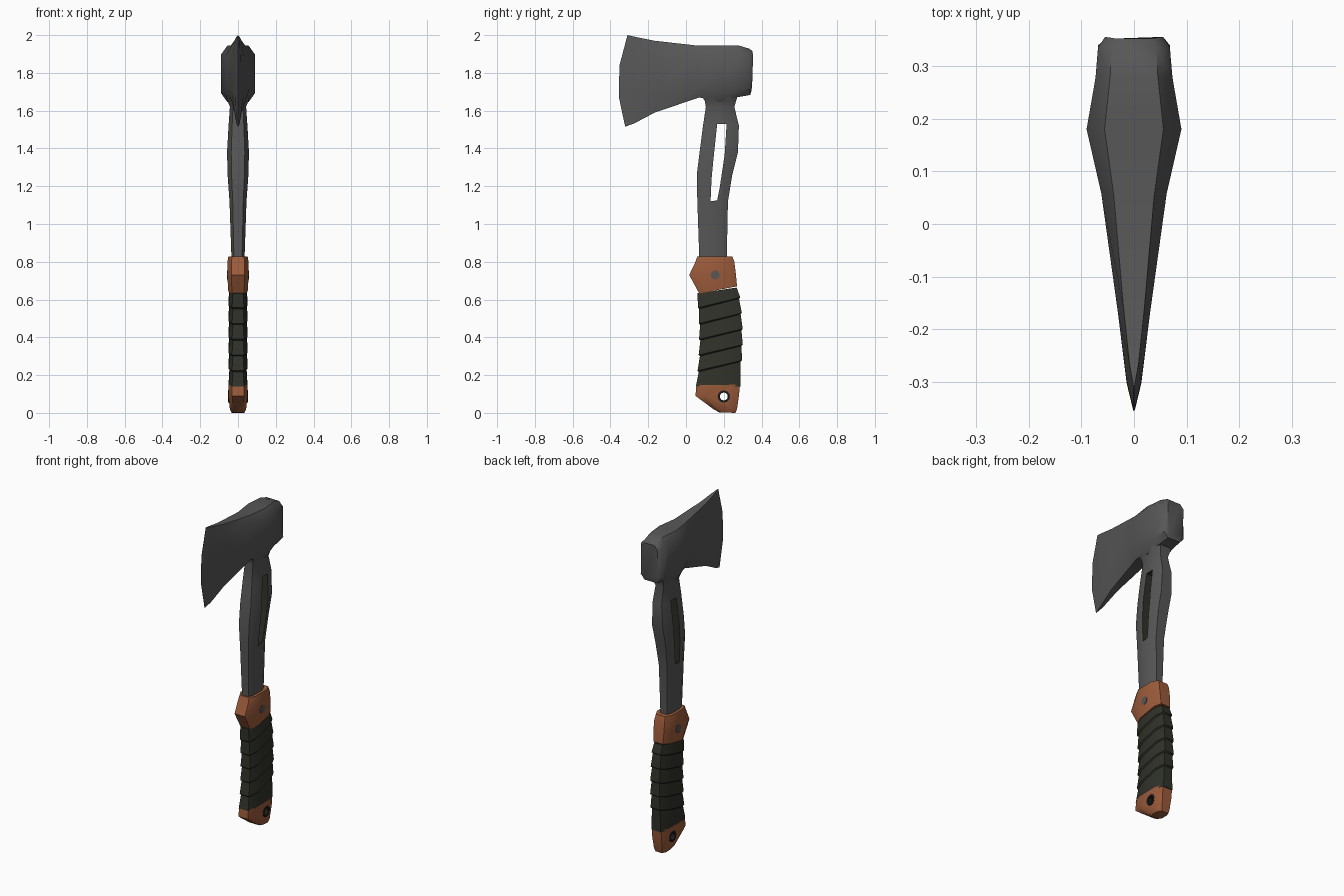
import bpy, bmesh, math

if "Cube" in bpy.data.objects:
    bpy.data.objects.remove(bpy.data.objects["Cube"])


def material(name, rgb):
    m = bpy.data.materials.new(name)
    m.diffuse_color = (*rgb, 1)
    m.use_nodes = True
    m.node_tree.nodes["Principled BSDF"].inputs["Base Color"].default_value = m.diffuse_color
    return m


STEEL = material("grey_steel", (0.095, 0.095, 0.097))
LEATHER = material("orange_leather", (0.33, 0.105, 0.043))
WRAP = material("olive_wrap", (0.029, 0.031, 0.022))
DARK = material("black_metal", (0.012, 0.012, 0.012))


def make(name, bm, mats, index=0):
    bmesh.ops.recalc_face_normals(bm, faces=bm.faces)
    for f in bm.faces:
        f.material_index = index
    me = bpy.data.meshes.new(name)
    bm.to_mesh(me)
    bm.free()
    ob = bpy.data.objects.new(name, me)
    bpy.context.collection.objects.link(ob)
    for m in mats:
        me.materials.append(m)
    return ob


def activate(ob):
    bpy.ops.object.select_all(action='DESELECT')
    ob.select_set(True)
    bpy.context.view_layer.objects.active = ob


def smooth(ob, angle=38):
    activate(ob)
    bpy.ops.object.shade_smooth_by_angle(angle=math.radians(angle))


def loft(name, stations, mats, flat=0.62):
    """Eight-sided rings. Station: (ya, za, yb, zb, half width, chamfer, push of the middle in y)."""
    bm = bmesh.new()
    rings = []
    for ya, za, yb, zb, w, c, push in stations:
        half = [(w * flat, 0, 0), (w, c, push), (w, 1 - c, push), (w * flat, 1, 0)]
        pts = half + [(-x, t, p) for x, t, p in reversed(half)]
        rings.append([bm.verts.new((x, ya + (yb - ya) * t + p, za + (zb - za) * t)) for x, t, p in pts])
    for r, s in zip(rings, rings[1:]):
        for i in range(8):
            j = (i + 1) % 8
            bm.faces.new((r[i], r[j], s[j], s[i]))
    bm.faces.new(rings[0])
    bm.faces.new(rings[-1])
    return make(name, bm, mats)


def prism(name, outline, hx, mats, index=0):
    """Outline in (y, z), extruded across x."""
    bm = bmesh.new()
    a = [bm.verts.new((-hx, y, z)) for y, z in outline]
    b = [bm.verts.new((hx, y, z)) for y, z in outline]
    bm.faces.new(a)
    bm.faces.new(b)
    for i in range(len(a)):
        j = (i + 1) % len(a)
        bm.faces.new((a[i], a[j], b[j], b[i]))
    return make(name, bm, mats, index)


def circle(y, z, r, n=12):
    return [(y + r * math.cos(2 * math.pi * i / n), z + r * math.sin(2 * math.pi * i / n)) for i in range(n)]


def cut(ob, outline):
    """Cut an outline through the part; the cut walls take material slot 1."""
    cutter = prism("cutter", outline, 0.3, list(ob.data.materials), 1)
    cutter.hide_render = True
    mod = ob.modifiers.new("hole", 'BOOLEAN')
    mod.operation, mod.solver, mod.object = 'DIFFERENCE', 'EXACT', cutter
    activate(ob)
    bpy.ops.object.modifier_apply(modifier=mod.name)
    bpy.data.objects.remove(cutter)


# Axe head, lofted from the poll to the cutting edge
head = loft("axe_head", [
    (0.352, 1.915, 0.345, 1.70, 0.055, 0.12, 0.004),
    (0.335, 1.928, 0.34, 1.683, 0.068, 0.12, 0),
    (0.28, 1.945, 0.265, 1.67, 0.073, 0.14, 0),
    (0.18, 1.945, 0.18, 1.645, 0.09, 0.16, 0),
    (0.055, 1.945, 0.07, 1.67, 0.062, 0.18, 0),
    (-0.165, 1.97, -0.165, 1.59, 0.031, 0.25, 0),
    (-0.265, 1.99, -0.275, 1.532, 0.014, 0.33, -0.03),
    (-0.31, 2.0, -0.322, 1.515, 0.001, 0.33, -0.038)], [STEEL])
smooth(head)

# Steel shaft: (z, front y, back y, half width)
shaft = loft("shaft", [(yz[1], yz[0], yz[2], yz[0], yz[3], 0.25, 0) for yz in (
    (0.78, 0.07, 0.216, 0.035), (0.83, 0.07, 0.216, 0.035), (1.12, 0.06, 0.222, 0.045),
    (1.26, 0.057, 0.245, 0.055), (1.38, 0.072, 0.275, 0.058), (1.52, 0.09, 0.28, 0.05),
    (1.62, 0.105, 0.256, 0.043), (1.65, 0.10, 0.265, 0.054), (1.70, 0.07, 0.28, 0.07))], [STEEL, WRAP])
cut(shaft, [(0.165, 1.53), (0.145, 1.34), (0.135, 1.235), (0.13, 1.12), (0.165, 1.125),
            (0.178, 1.19), (0.205, 1.37), (0.215, 1.53)])
smooth(shaft)

# Leather collar and its rivet
collar = loft("collar", [
    (0.07, 0.632, 0.27, 0.67, 0.051, 0.2, 0), (0.017, 0.73, 0.264, 0.735, 0.057, 0.2, 0),
    (0.05, 0.80, 0.256, 0.80, 0.056, 0.2, 0), (0.06, 0.828, 0.245, 0.828, 0.051, 0.2, 0)], [LEATHER])
smooth(collar)
rivet = prism("collar_rivet", circle(0.155, 0.73, 0.024), 0.059, [STEEL])
smooth(rivet)

# Wrapped grip: slanted overlapping bands
bands, rows = 6, []
for i in range(bands):
    for u, grow in ((i / bands, 0.004), ((i + 0.92) / bands, -0.003)):
        z = 0.14 + 0.5 * u
        bow = u * (1 - u)
        front = 0.056 + 0.002 * u + 0.064 * bow
        back = 0.285 - 0.015 * u + 0.075 * bow
        tilt = 0 if u == 0 else 0.055 if u < 0.95 else 0.03
        rows.append((front - grow, z, back + grow, z + tilt, 0.047 + grow, 0.22, 0))
grip = loft("wrapped_grip", rows, [WRAP])
smooth(grip)

# Leather pommel with a dark-rimmed lanyard hole
pommel = loft("pommel", [
    (0.175, 0.003, 0.262, 0.0, 0.034, 0.25, 0), (0.145, 0.02, 0.27, 0.02, 0.043, 0.22, 0),
    (0.05, 0.09, 0.28, 0.09, 0.051, 0.2, 0), (0.055, 0.146, 0.286, 0.15, 0.051, 0.2, 0)], [LEATHER, DARK])
cut(pommel, circle(0.2, 0.087, 0.032))
smooth(pommel)
rim = prism("lanyard_hole_rim", circle(0.2, 0.087, 0.033), 0.052, [DARK, DARK])
cut(rim, circle(0.2, 0.087, 0.021))
smooth(rim)
